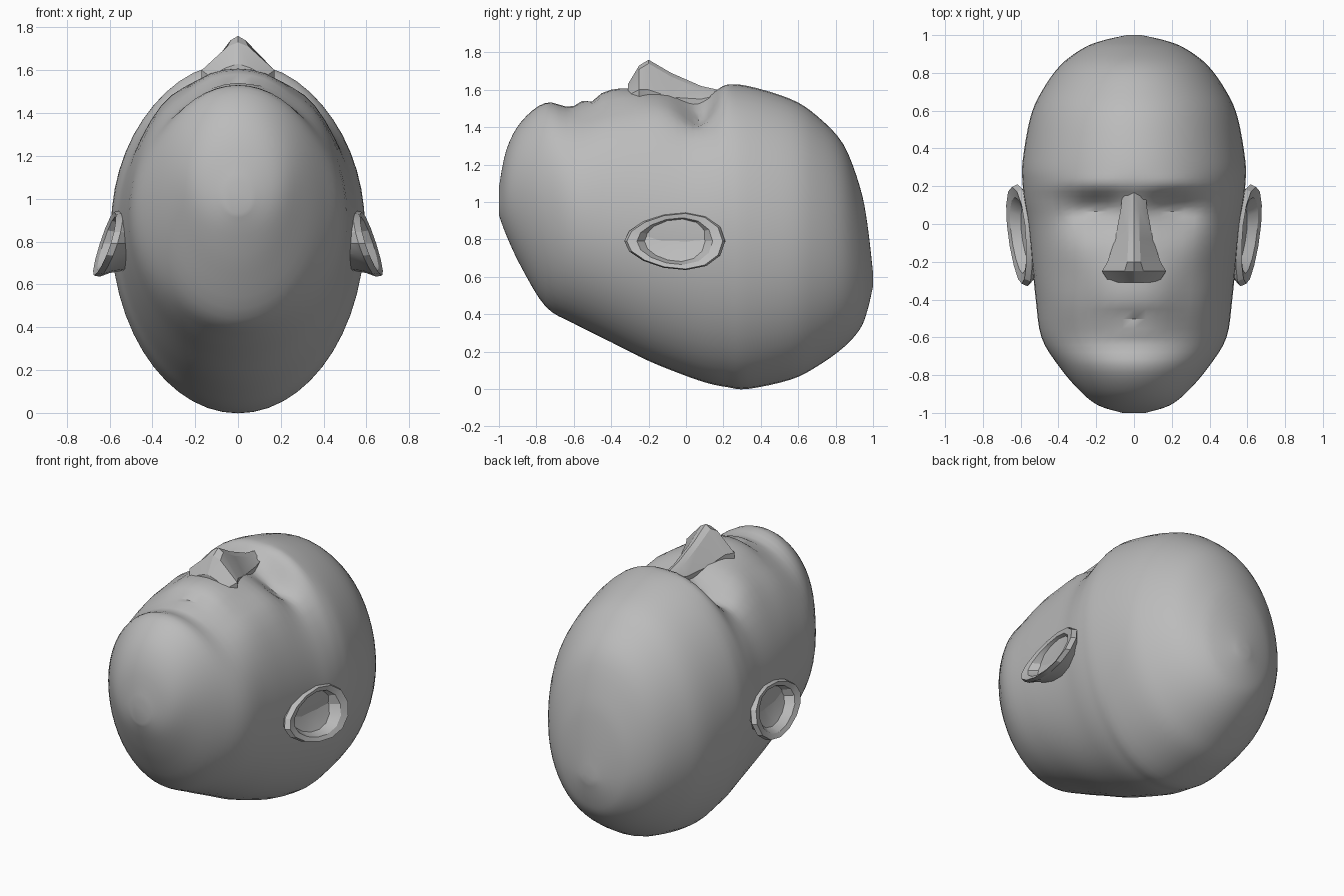
import bpy
import bmesh
from math import sin, cos, pi, exp

cube = bpy.data.objects.get("Cube")
if cube:
    bpy.data.objects.remove(cube, do_unlink=True)

# Single plaster colour
GREY = (0.5, 0.5, 0.5, 1)
plaster = bpy.data.materials.new("plaster grey")
plaster.use_nodes = True
plaster.diffuse_color = GREY
shader = plaster.node_tree.nodes["Principled BSDF"]
shader.inputs["Base Color"].default_value = GREY
shader.inputs["Roughness"].default_value = 0.8


def loft(name, rings, closed=True, angle=35):
    """Skin a list of equal-length point rings and cap both ends."""
    bm = bmesh.new()
    rows = [[bm.verts.new(p) for p in ring] for ring in rings]
    count = len(rows[0])
    for a, b in zip(rows, rows[1:]):
        for i in range(count if closed else count - 1):
            j = (i + 1) % count
            bm.faces.new((a[i], a[j], b[j], b[i]))
    bm.faces.new(rows[0])
    bm.faces.new(rows[-1])
    bmesh.ops.recalc_face_normals(bm, faces=bm.faces)
    mesh = bpy.data.meshes.new(name)
    bm.to_mesh(mesh)
    bm.free()
    mesh.materials.append(plaster)
    obj = bpy.data.objects.new(name, mesh)
    bpy.context.collection.objects.link(obj)
    bpy.ops.object.select_all(action="DESELECT")
    obj.select_set(True)
    bpy.context.view_layer.objects.active = obj
    bpy.ops.object.shade_smooth_by_angle(angle=angle * pi / 180)
    return obj


def spline(rows, steps):
    """Smooth a table of sections by Catmull-Rom interpolation."""
    result = []
    last = len(rows) - 1
    for i in range(last):
        quad = [rows[max(0, min(last, i + k))] for k in (-1, 0, 1, 2)]
        for s in range(steps):
            t = s / steps
            result.append([
                b + 0.5 * t * (c - a + t * (2*a - 5*b + 4*c - d + t * (3*(b - c) + d - a)))
                for a, b, c, d in zip(*quad)])
    return result + [rows[last]]


def bump(value, centre, width):
    return exp(-((value - centre) / width) ** 2)


def face_relief(x, y):
    """Height of brows, sockets, cheekbones and mouth above the plain skull."""
    x = abs(x)
    h = 0.02 * bump(y, 0.21, 0.05) * bump(x, 0.2, 0.2)
    h -= 0.11 * bump(x, 0.2, 0.13) * bump(y, 0.06, 0.085)
    h += 0.035 * bump(x, 0.19, 0.07) * bump(y, 0.03, 0.05)
    h += 0.02 * bump(x, 0.34, 0.1) * bump(y, -0.13, 0.12)
    h -= 0.02 * bump(x, 0.25, 0.08) * bump(y, -0.4, 0.14)
    h -= 0.02 * bump(x, 0, 0.16) * bump(y, -0.51, 0.02)
    h += 0.015 * bump(x, 0, 0.14) * bump(y, -0.56, 0.03)
    return h


# Head sections from chin to crown: y, face z, back z, half width, widest z
SECTIONS = [
    (-1, 1.08, .93, .06, 1), (-.96, 1.28, .82, .19, 1.05),
    (-.88, 1.43, .65, .29, 1.06), (-.75, 1.53, .44, .4, 1),
    (-.6, 1.51, .35, .49, .95), (-.4, 1.6, .25, .52, .9),
    (-.2, 1.6, .15, .54, .88), (0, 1.57, .07, .56, .87),
    (.12, 1.58, .03, .58, .87), (.22, 1.62, .01, .59, .87),
    (.33, 1.62, 0, .59, .85), (.56, 1.55, .05, .55, .81),
    (.7, 1.46, .12, .49, .78), (.84, 1.31, .22, .39, .73),
    (.93, 1.08, .32, .27, .66), (.97, .88, .42, .17, .62),
    (1, .62, .55, .04, .58)]
SIDES = 52
head_rings = []
for y, top, bottom, width, middle in spline(SECTIONS, 4):
    ring = []
    for k in range(SIDES):
        a = 2 * pi * k / SIDES
        x = width * sin(a)
        z = middle + cos(a) * (top - middle if cos(a) > 0 else middle - bottom)
        blend = max(0, min(1, (z - 1.1) / 0.2))
        ring.append((x, y, z + blend * face_relief(x, y)))
    head_rings.append(ring)
loft("head", head_rings)

# Nose, faceted from bridge to base: y, ridge z, ridge half width, wing z, wing half width
NOSE = [(.17, 1.6, .03, 1.57, .06), (.08, 1.62, .03, 1.55, .07),
        (-.08, 1.69, .03, 1.56, .1), (-.2, 1.76, .035, 1.6, .14),
        (-.25, 1.73, .05, 1.6, .17), (-.31, 1.63, .06, 1.57, .13)]
nose_rings = []
for y, ridge, narrow, wing, wide in NOSE:
    nose_rings.append([(-wide, y, 1.45), (-wide, y, wing), (-narrow, y, ridge - .02),
                       (0, y, ridge), (narrow, y, ridge - .02),
                       (wide, y, wing), (wide, y, 1.45)])
loft("nose", nose_rings, angle=20)

# Ears: each ring is a scale about the ear centre and a height offset
EAR_RINGS = [(.7, -.16), (.85, -.06), (1, -.02), (.95, .01), (.75, 0), (.6, -.05), (.25, -.06)]


def ear(name, side):
    rings = []
    for scale, lift in EAR_RINGS:
        ring = []
        for k in range(14):
            a = 2 * pi * k / 14
            taper = 0.8 + 0.2 * cos(a)
            y = -.06 + .27 * scale * cos(a)
            z = .79 + .04 * sin(a) + .14 * scale * taper * sin(a)
            # The rear rim flares out and the front edge lies against the head
            x = .61 - .32 * (z - .79) + .1 * (y + .06) + lift
            ring.append((side * x, y, z))
        rings.append(ring)
    loft(name, rings, angle=25)


ear("left_ear", 1)
ear("right_ear", -1)
